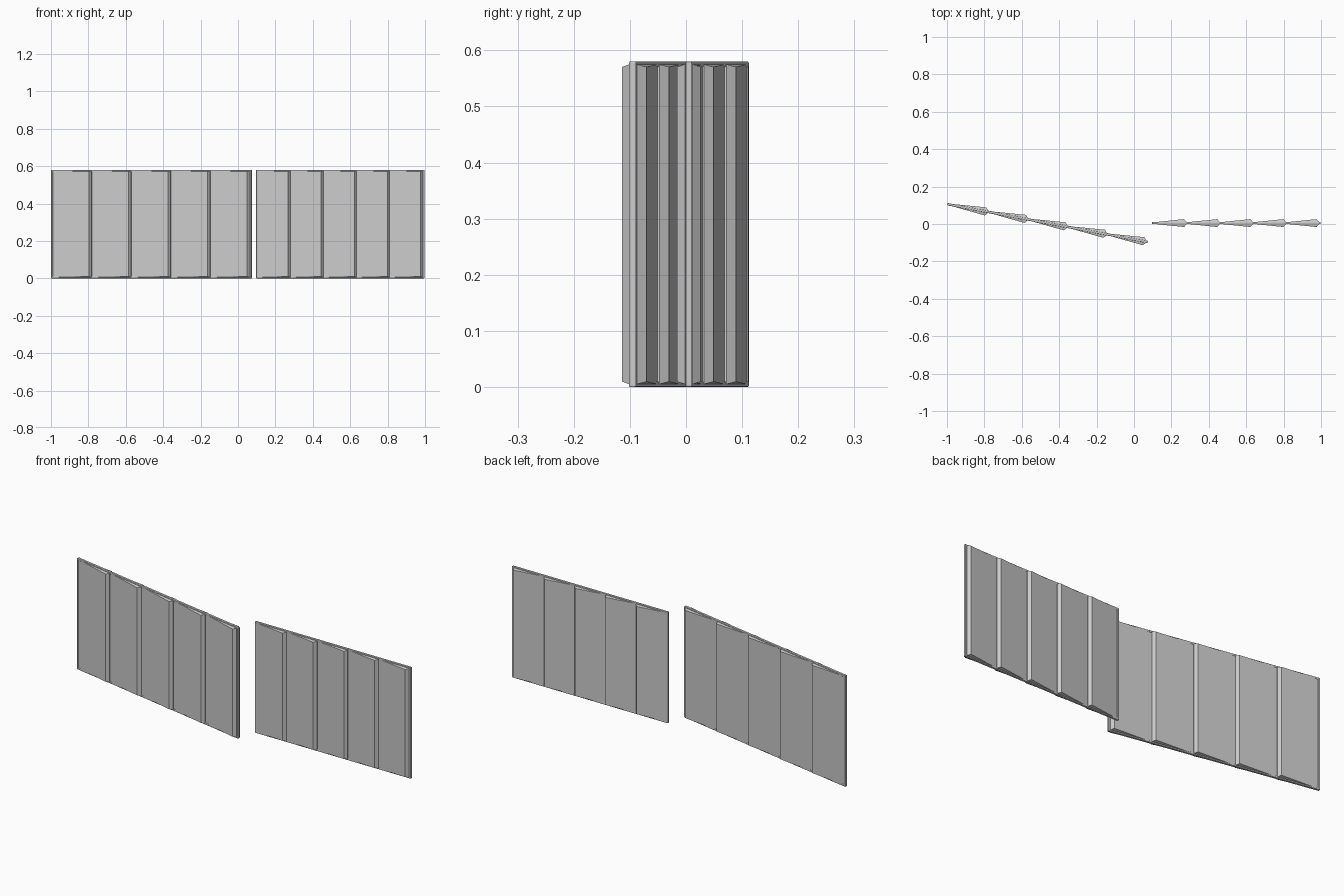
import bpy, bmesh
from math import atan2, hypot
from mathutils import Vector, Matrix

if "Cube" in bpy.data.objects:
    bpy.data.objects.remove(bpy.data.objects["Cube"])

H = 0.58      # panel height
RAIL = 0.01   # width of the frame seen from the front


def finish(bm, name, mat):
    bmesh.ops.recalc_face_normals(bm, faces=bm.faces)
    me = bpy.data.meshes.new(name)
    bm.to_mesh(me)
    bm.free()
    ob = bpy.data.objects.new(name, me)
    bpy.context.collection.objects.link(ob)
    ob.matrix_world = mat
    return ob


def frame(name, length, half, segments, mat):
    # Thin rectangular ring with softened edges
    bm = bmesh.new()
    rings = []
    for y in (-half, half):
        for m in (0, RAIL):
            rings.append([bm.verts.new((x, y, z)) for x, z in
                          ((m, m), (length - m, m), (length - m, H - m), (m, H - m))])
    fo, fi, bo, bi = rings
    for a, b in ((fo, fi), (fi, bi), (bi, bo), (bo, fo)):
        for i in range(4):
            j = (i + 1) % 4
            bm.faces.new((a[i], a[j], b[j], b[i]))
    ob = finish(bm, name, mat)
    bev = ob.modifiers.new("soft_edges", 'BEVEL')
    bev.width = 0.0025
    bev.segments = segments
    return ob


def slat(name, x0, x1, half, mat):
    # Double-sided wedge: thin at x0, thickest just before x1, then a sloped return
    # Sections are (x, half thickness, top and bottom inset at the outer face)
    sections = [(x0, 0.004, 0.005), (x1 - 0.012, half, 0.0095), (x1, 0.007, 0.005)]
    bm = bmesh.new()
    loops = []
    for x, t, inset in sections:
        loops.append([bm.verts.new((x, y, z)) for y, z in
                      ((-t, inset), (0, 0.004), (t, inset),
                       (t, H - inset), (0, H - 0.004), (-t, H - inset))])
    for a, b in zip(loops, loops[1:]):
        for i in range(6):
            j = (i + 1) % 6
            bm.faces.new((a[i], a[j], b[j], b[i]))
    bm.faces.new(loops[0])
    bm.faces.new(loops[-1])
    finish(bm, name, mat)


def panel(name, start, end, half, slat_half, segments):
    dx, dy = end[0] - start[0], end[1] - start[1]
    length = hypot(dx, dy)
    mat = Matrix.Translation((start[0], start[1], 0)) @ Matrix.Rotation(atan2(dy, dx), 4, 'Z')
    frame(name + "_frame", length, half, segments, mat)
    # Five equal slats across the opening
    a, b = 0.006, length - 0.009
    step = (b - a) / 5
    for i in range(5):
        slat(f"{name}_slat_{i + 1}", a + i * step, a + (i + 1) * step, slat_half, mat)


# Straight panel on the right, longer angled panel on the left
panel("right_panel", (0.097, 0.005), (0.997, 0.005), 0.006, 0.021, 2)
panel("left_panel", (-0.998, 0.106), (0.073, -0.096), 0.0065, 0.022, 3)
